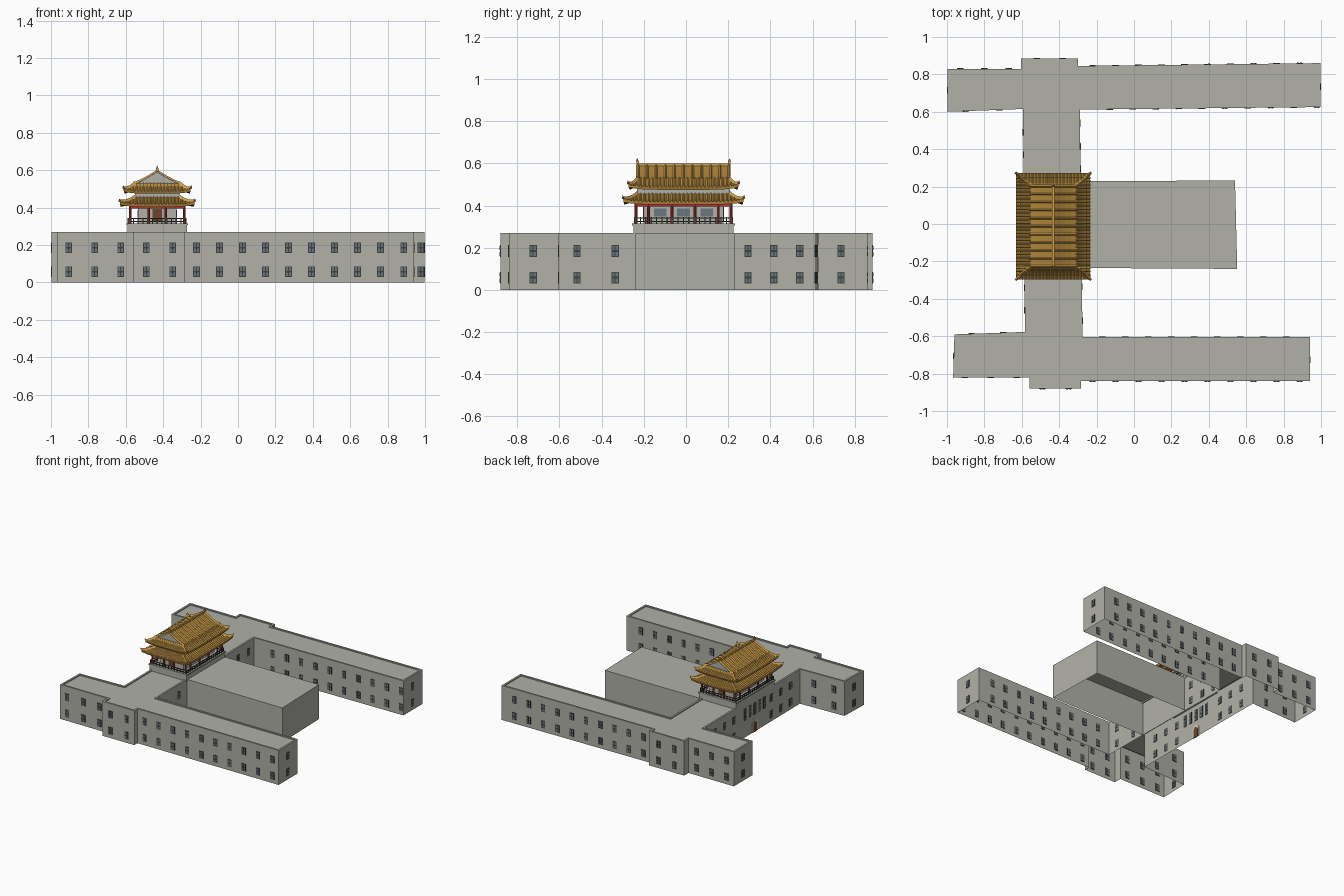
import bpy, bmesh, math
from mathutils import Vector, Matrix

if "Cube" in bpy.data.objects:
    bpy.data.objects.remove(bpy.data.objects["Cube"])


def material(name, rgb):
    m = bpy.data.materials.new(name)
    m.diffuse_color = (*rgb, 1)
    m.use_nodes = True
    m.node_tree.nodes["Principled BSDF"].inputs["Base Color"].default_value = m.diffuse_color
    return m


STONE = material("grey stone", (0.44, 0.44, 0.395))
FRAME = material("dark window frame", (0.05, 0.05, 0.045))
GLASS = material("blue grey glass", (0.14, 0.19, 0.22))
GOLD = material("gold tile", (0.64, 0.36, 0.075))
DEEP_GOLD = material("deep gold tile", (0.44, 0.24, 0.045))
RED = material("red column", (0.45, 0.03, 0.03))
BROWN = material("brown door", (0.15, 0.06, 0.025))
PALE = material("pale surround", (0.62, 0.61, 0.56))

H = 0.27                      # main wall height
CX, CY = -0.432, -0.012       # pavilion centre


def finish(bm, name, *mats):
    me = bpy.data.meshes.new(name)
    bm.to_mesh(me)
    bm.free()
    ob = bpy.data.objects.new(name, me)
    for m in mats:
        me.materials.append(m)
    bpy.context.collection.objects.link(ob)
    return ob


def box(bm, c, size, mat=0, frame=Matrix.Identity(4)):
    r = bmesh.ops.create_cube(bm, size=1, matrix=frame @ Matrix.Translation(c) @ Matrix.Diagonal((*size, 1)))
    for f in {f for v in r['verts'] for f in v.link_faces}:
        f.material_index = mat


def prism(bm, path, side, w, h, mat=0):
    """Triangular rib following a path, widened along side."""
    side, up = Vector(side) * w, Vector((0, 0, h))
    rows = [[bm.verts.new(Vector(p) + o) for o in (-side, up, side)] for p in path]
    faces = [bm.faces.new(rows[0]), bm.faces.new(rows[-1][::-1])]
    for a, b in zip(rows, rows[1:]):
        for i in range(2):
            faces.append(bm.faces.new((a[i], b[i], b[i + 1], a[i + 1])))
    for f in faces:
        f.material_index = mat


# Main building: open-bottomed walls, narrow parapet and recessed flat roof
outline = [(-0.967, -0.82), (-0.56, -0.82), (-0.56, -0.88), (-0.283, -0.88), (-0.283, -0.84), (0.94, -0.84),
           (0.94, -0.605), (-0.275, -0.605), (-0.29, 0.612), (0.996, 0.625), (0.996, 0.86), (-0.30, 0.845),
           (-0.30, 0.885), (-0.603, 0.885), (-0.603, 0.83), (-0.996, 0.83), (-0.996, 0.60), (-0.593, 0.615),
           (-0.583, -0.577), (-0.96, -0.59)]


def inset(pts, d):
    out = []
    for i, p in enumerate(pts):
        p = Vector(p)
        a = (p - Vector(pts[i - 1])).normalized()
        b = (Vector(pts[(i + 1) % len(pts)]) - p).normalized()
        na, nb = Vector((-a.y, a.x)), Vector((-b.y, b.x))
        out.append(p + (na + nb) * d / (1 + na.dot(nb)))
    return out


bm = bmesh.new()
inner = inset(outline, 0.014)
loops = [[bm.verts.new((p[0], p[1], z)) for p in pts]
         for pts, z in ((outline, 0), (outline, H), (inner, H), (inner, H - 0.008))]
for lo, hi in zip(loops, loops[1:]):
    for i in range(len(lo)):
        j = (i + 1) % len(lo)
        bm.faces.new((lo[i], lo[j], hi[j], hi[i]))
bm.faces.new(loops[-1])
finish(bm, "main_building", STONE)

# Rear hall: plain open-bottomed block
bm = bmesh.new()
base = [(-0.28, -0.235), (0.552, -0.24), (0.54, 0.232), (-0.28, 0.23)]
lo, hi = ([bm.verts.new((x, y, z)) for x, y in base] for z in (0, H))
for i in range(4):
    j = (i + 1) % 4
    bm.faces.new((lo[i], lo[j], hi[j], hi[i]))
bm.faces.new(hi)
finish(bm, "hall", STONE)

# Windows: dark plates with four panes, placed along outline edges
bm = bmesh.new()


def wall_frame(edge, pos, z):
    a, b = Vector(outline[edge]), Vector(outline[(edge + 1) % len(outline)])
    d = b - a
    k = 0 if abs(d.x) > abs(d.y) else 1
    p = a + d * ((pos - a[k]) / d[k])
    return Matrix.Translation((p.x, p.y, z)) @ Matrix.Rotation(math.atan2(d.y, d.x), 4, 'Z')


def window(edge, pos, z, w=0.035, h=0.056, rows=2):
    m = wall_frame(edge, pos, z)
    box(bm, (0, 0, 0), (w, 0.006, h), 0, m)
    ph = h / rows
    for sx in (-1, 1):
        for r in range(rows):
            box(bm, (sx * w * 0.225, 0, (r + 0.5) * ph - h / 2), (w * 0.29, 0.0075, ph - 0.009), 1, m)


long_x = [-0.222 + 0.123 * i for i in range(10)]
layout = {0: [-0.906, -0.767, -0.628], 2: [-0.49, -0.35], 4: long_x, 5: [-0.725],
          6: [-0.17 + 0.123 * i for i in range(9)], 7: [-0.517, -0.336, 0.294, 0.417, 0.54],
          8: [-0.13 + 0.123 * i for i in range(10)], 9: [0.735], 10: long_x, 12: [-0.52, -0.38],
          14: [-0.93, -0.80, -0.67], 15: [0.715], 16: [-0.90, -0.72],
          17: [-0.46, -0.34, -0.22, 0.25, 0.37, 0.49], 18: [-0.87, -0.70], 19: [-0.705]}
for edge, spots in layout.items():
    for s in spots:
        for z in (0.058, 0.185):
            window(edge, s, z)
# Tall windows above the entrance
for i in range(5):
    window(17, CY + (i - 2) * 0.06, 0.18, 0.03, 0.09, 3)
finish(bm, "windows", FRAME, GLASS)

# Arched entrance: nested arch plates on the west wall
bm = bmesh.new()
m = wall_frame(17, CY, 0)
for w, h, depth, mat in ((0.034, 0.062, 0.007, 0), (0.024, 0.056, 0.009, 1)):
    arch = [(-w, 0), (w, 0)] + [(w * math.cos(a), h + w * math.sin(a)) for a in
                                [math.pi * i / 8 for i in range(9)]]
    a, b = ([bm.verts.new(m @ Vector((x, y, z))) for x, z in arch] for y in (-depth / 2, depth / 2))
    fs = [bm.faces.new(a), bm.faces.new(b[::-1])]
    fs += [bm.faces.new((a[i - 1], b[i - 1], b[i], a[i])) for i in range(len(a))]
    for f in fs:
        f.material_index = mat
finish(bm, "entrance_arch", PALE, BROWN)

# Pavilion platform, chamber and upper storey
bm = bmesh.new()
box(bm, (CX, CY, 0.283), (0.318, 0.475, 0.046))
box(bm, (CX, CY, 0.311), (0.33, 0.487, 0.01))
box(bm, (CX, CY, 0.36), (0.205, 0.38, 0.09))
box(bm, (CX, CY, 0.445), (0.238, 0.44, 0.09))
finish(bm, "pavilion_body", STONE)

# Red colonnade with beam, dark balustrade and chamber windows
bm = bmesh.new()
cols = [(sx * 0.145, y) for sx in (-1, 1) for y in (-0.225, -0.165, -0.055, 0.055, 0.165, 0.225)]
cols += [(x, sy * 0.225) for sy in (-1, 1) for x in (-0.045, 0.045)]
for x, y in cols:
    bmesh.ops.create_cone(bm, cap_ends=True, segments=8, radius1=0.007, radius2=0.007, depth=0.095,
                          matrix=Matrix.Translation((CX + x, CY + y, 0.362)))
for s in (-1, 1):
    box(bm, (CX + s * 0.145, CY, 0.403), (0.012, 0.46, 0.014))
    box(bm, (CX, CY + s * 0.225, 0.403), (0.29, 0.012, 0.014))
    for z in (0.325, 0.341):
        box(bm, (CX + s * 0.155, CY, z), (0.005, 0.465, 0.005), 1)
        box(bm, (CX, CY + s * 0.232, z), (0.31, 0.005, 0.005), 1)
    for i in range(19):
        box(bm, (CX + s * 0.155, CY + (i - 9) * 0.0255, 0.33), (0.005, 0.006, 0.03), 1)
    for i in range(13):
        box(bm, (CX + (i - 6) * 0.0255, CY + s * 0.232, 0.33), (0.006, 0.005, 0.03), 1)
    for y in (-0.11, 0, 0.11):
        box(bm, (CX + s * 0.103, CY + y, 0.367), (0.006, 0.06, 0.04), 2)
    box(bm, (CX, CY + s * 0.19, 0.357), (0.05, 0.006, 0.07), 3)
finish(bm, "colonnade", RED, FRAME, GLASS, BROWN)


# Sweeping skirt roofs with upturned corners, tile ribs and hip ridges
def skirt_roof(name, inner, outer, z_in, z_out, lift):
    def half(k, t):
        return inner[k] + (outer[k] - inner[k]) * t

    def point(k, sign, s, t):
        z = z_in + (z_out - z_in) * (1 - max(0.0, 1 - t) ** 1.6) + lift * abs(s) ** 5 * t * t
        co = [0, 0]
        co[k], co[1 - k] = s * half(k, t), sign * half(1 - k, t)
        return Vector((CX + co[0], CY + co[1], z))

    slab, ribs = bmesh.new(), bmesh.new()
    n, rows = 16, 4
    for k in (0, 1):
        side = (1 - k, k, 0)
        for sign in (-1, 1):
            g = [[slab.verts.new(point(k, sign, 2 * i / n - 1, j / rows)) for i in range(n + 1)]
                 for j in range(rows + 1)]
            for j in range(rows):
                for i in range(n):
                    q = (g[j][i], g[j + 1][i], g[j + 1][i + 1], g[j][i + 1])
                    slab.faces.new(q if (sign < 0) == (k == 0) else q[::-1])
            count = int(outer[k] / 0.0185)
            for i in range(-count, count + 1):
                a = i * 0.0185
                t0 = max(0, (abs(a) - inner[k]) / (outer[k] - inner[k]))
                ts = [t0 + (1.02 - t0) * j / 4 for j in range(5)]
                prism(ribs, [point(k, sign, a / half(k, t), t) for t in ts], side, 0.0055, 0.006)
    for sx in (-1, 1):
        for sy in (-1, 1):
            path = [point(0, sy, sx, t / 5) for t in range(6)]
            path.append(path[-1] + Vector((sx * 0.004, sy * 0.004, 0.006)))
            prism(ribs, path, Vector((sx, -sy, 0)).normalized(), 0.007, 0.014)
    bmesh.ops.remove_doubles(slab, verts=slab.verts, dist=0.0005)
    bmesh.ops.recalc_face_normals(slab, faces=slab.faces)
    if sum(f.normal.z for f in slab.faces) < 0:
        bmesh.ops.reverse_faces(slab, faces=slab.faces)
    bmesh.ops.recalc_face_normals(ribs, faces=ribs.faces)
    ob = finish(slab, name, DEEP_GOLD)
    sol = ob.modifiers.new("thickness", 'SOLIDIFY')
    sol.thickness, sol.offset = 0.014, -1
    finish(ribs, name + "_ribs", GOLD)


skirt_roof("lower_roof", (0.119, 0.22), (0.198, 0.284), 0.455, 0.418, 0.012)
skirt_roof("upper_roof", (0.122, 0.218), (0.178, 0.26), 0.528, 0.488, 0.012)

# Gabled top roof: concave slopes, grey gable ends, ribs, verges and ridge
bm = bmesh.new()
profile = [(0.128 * t, 0.592 - 0.067 * (1 - (1 - t) ** 1.25)) for t in (0, 0.25, 0.5, 0.75, 1)]
for sx in (-1, 1):
    rows = [[bm.verts.new((CX + sx * x, CY + y, z)) for y in (-0.218, 0.218)] for x, z in profile]
    for a, b in zip(rows, rows[1:]):
        f = bm.faces.new((a[0], b[0], b[1], a[1]) if sx > 0 else (a[0], a[1], b[1], b[0]))
        f.material_index = 1
    for i in range(11):
        edge = i in (0, 10)
        prism(bm, [(CX + sx * x, CY + (i - 5) * 0.0432, z) for x, z in profile], (0, 1, 0),
              0.008 if edge else 0.006, 0.011 if edge else 0.008)
for s in (-1, 1):
    pts = [(-x, z) for x, z in profile[::-1]] + profile[1:]
    f = bm.faces.new([bm.verts.new((CX + x, CY + s * 0.213, z - 0.001)) for x, z in pts][::s])
    f.material_index = 2
    # ridge-end finials
    box(bm, (CX, CY + s * 0.217, 0.603), (0.012, 0.012, 0.018))
    bmesh.ops.create_cone(bm, cap_ends=True, segments=6, radius1=0.006, radius2=0.001, depth=0.014,
                          matrix=Matrix.Translation((CX, CY + s * 0.219, 0.617)))
box(bm, (CX, CY, 0.594), (0.012, 0.44, 0.012))
finish(bm, "gable_roof", GOLD, DEEP_GOLD, STONE)
